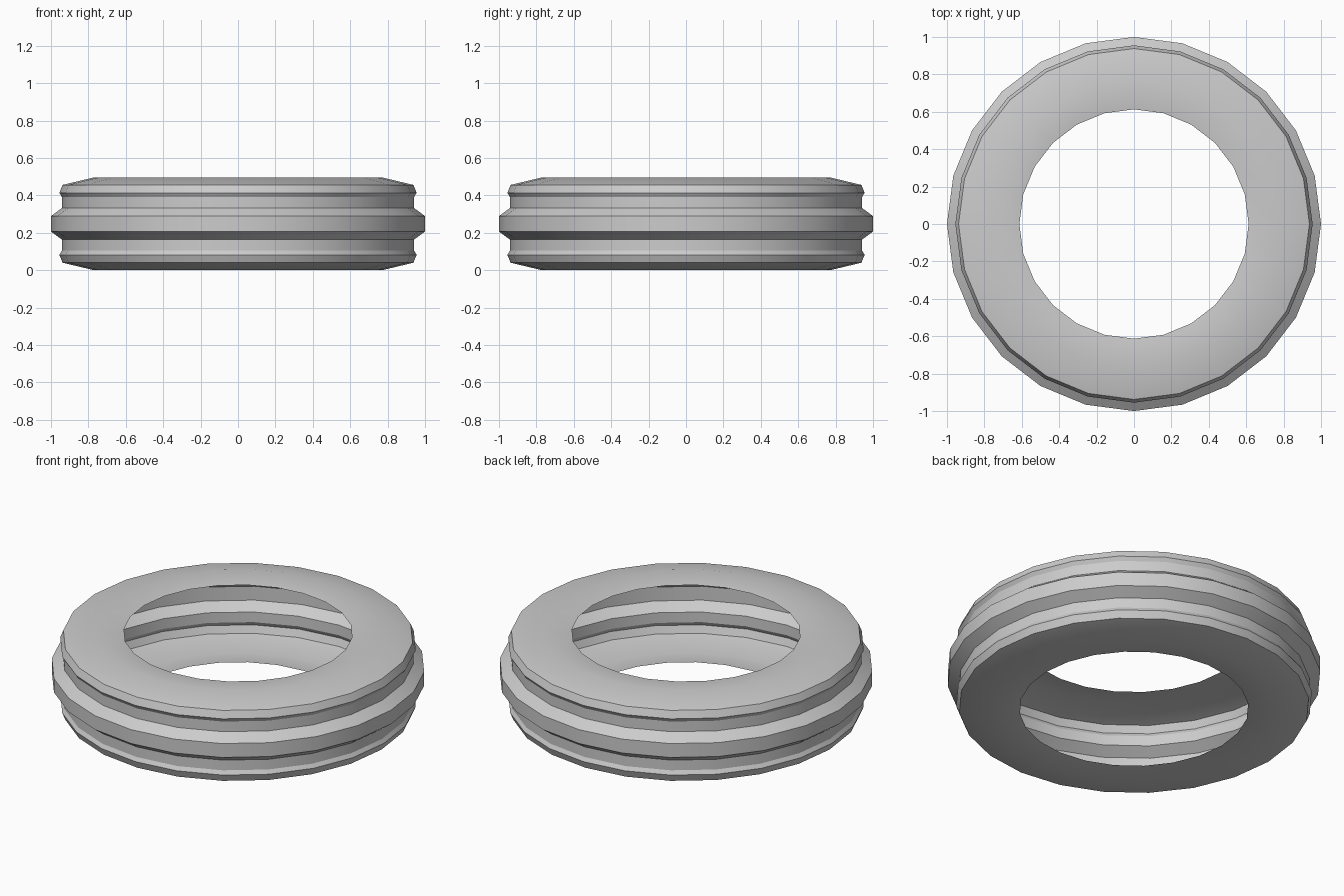
import bpy, bmesh, math

if "Cube" in bpy.data.objects:
    bpy.data.objects.remove(bpy.data.objects["Cube"])

SIDES = 24
MID = 0.248  # height of the tyre's middle plane

# Upper half of the open tyre section: (radius, height above middle)
half = [(1.0, 0.041), (0.942, 0.084), (0.942, 0.144), (0.955, 0.166),
        (0.938, 0.208), (0.77, 0.248), (0.613, 0.228)]
profile = [(r, -h) for r, h in reversed(half)] + half

# Revolve the section into a hollow tyre shell
bm = bmesh.new()
rings = []
for r, h in profile:
    rings.append([bm.verts.new((r * math.cos(2 * math.pi * i / SIDES),
                                r * math.sin(2 * math.pi * i / SIDES),
                                MID + h)) for i in range(SIDES)])
for low, high in zip(rings, rings[1:]):
    for i in range(SIDES):
        j = (i + 1) % SIDES
        bm.faces.new((low[i], low[j], high[j], high[i]))

mesh = bpy.data.meshes.new("tyre")
bm.to_mesh(mesh)
bm.free()
tyre = bpy.data.objects.new("tyre", mesh)
bpy.context.collection.objects.link(tyre)

# Smooth around the ring, crisp tread edges
bpy.context.view_layer.objects.active = tyre
tyre.select_set(True)
bpy.ops.object.shade_smooth_by_angle(angle=math.radians(30))
